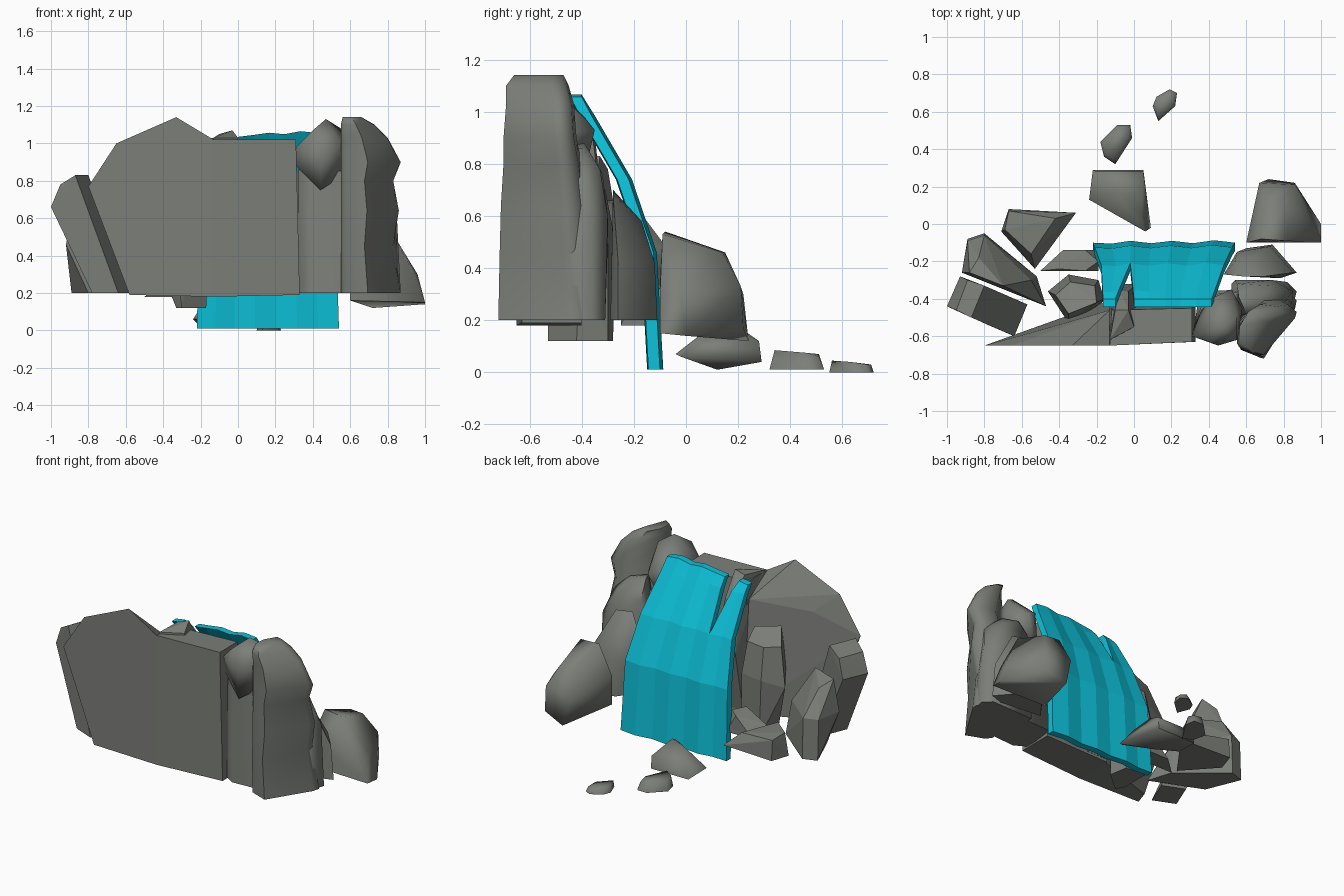
import bpy, bmesh, math

def material(name, col):
    m = bpy.data.materials.new(name)
    m.diffuse_color = (*col, 1)
    return m

STONE = material("grey stone", (0.20, 0.21, 0.19))
WATER = material("cyan water", (0.004, 0.53, 0.69))

def finish(name, bm, mat, smooth=None):
    bmesh.ops.recalc_face_normals(bm, faces=bm.faces)
    me = bpy.data.meshes.new(name)
    bm.to_mesh(me)
    bm.free()
    ob = bpy.data.objects.new(name, me)
    bpy.context.collection.objects.link(ob)
    me.materials.append(mat)
    if smooth:
        bpy.ops.object.select_all(action='DESELECT')
        ob.select_set(True)
        bpy.context.view_layer.objects.active = ob
        bpy.ops.object.shade_smooth_by_angle(angle=math.radians(smooth))
    return ob

def rock(name, pts, smooth=None):
    """Chiselled rock: convex hull of its corner points."""
    bm = bmesh.new()
    for p in pts:
        bm.verts.new(p)
    bmesh.ops.convex_hull(bm, input=bm.verts)
    loose = [v for v in bm.verts if not v.link_faces]
    bmesh.ops.delete(bm, geom=loose, context='VERTS')
    bmesh.ops.dissolve_limit(bm, angle_limit=math.radians(4), verts=bm.verts, edges=bm.edges)
    return finish(name, bm, STONE, smooth)

def pillar(name, outline, levels, smooth=65):
    """Stacked rings: unit outline fitted to (z, x0, x1, y0, y1) at each level."""
    bm = bmesh.new()
    rings = [[bm.verts.new((x0 + u * (x1 - x0), y0 + v * (y1 - y0), z)) for u, v in outline]
             for z, x0, x1, y0, y1 in levels]
    n = len(outline)
    for a, b in zip(rings, rings[1:]):
        for i in range(n):
            j = (i + 1) % n
            bm.faces.new((a[i], a[j], b[j], b[i]))
    bm.faces.new(rings[0][::-1])
    bm.faces.new(rings[-1])
    return finish(name, bm, STONE, smooth)

# big cliff at the front
rock("cliff_left", [
    (-.80, -.65, .77), (-.65, -.65, 1.0), (-.33, -.65, 1.14), (-.13, -.65, 1.02),
    (-.58, -.65, .19), (-.13, -.65, .18), (-.28, -.52, .92), (-.13, -.46, .90),
    (-.51, -.57, .88), (-.62, -.59, .66), (-.55, -.56, .19), (-.13, -.41, .18)])
rock("cliff_right", [
    (-.13, -.65, 1.02), (.31, -.63, 1.02), (.33, -.63, .19), (-.13, -.65, .18),
    (-.12, -.46, 1.01), (.31, -.45, 1.02), (.33, -.40, .19), (-.13, -.40, .18)])
rock("splitting_rock", [
    (-.13, -.62, 1.03), (-.10, -.46, 1.05), (-.03, -.46, 1.07), (0, -.55, 1.03),
    (-.08, -.35, .92), (-.03, -.36, .92), (-.13, -.32, .6), (.02, -.32, .6),
    (-.13, -.40, .2), (.02, -.40, .2), (-.13, -.6, .2), (.02, -.6, .2)])

# leaning slabs on the left
rock("left_slab_front", [
    (-.64, -.60, .2), (-.57, -.43, .2), (-.78, -.54, .2), (-.71, -.37, .2),
    (-1.0, -.44, .66), (-.93, -.28, .66), (-.95, -.46, .78), (-.89, -.30, .78),
    (-.87, -.50, .83), (-.80, -.33, .83)])
rock("left_slab_back", [
    (-.89, -.08, .2), (-.80, -.05, .2), (-.52, -.28, .2), (-.47, -.44, .2), (-.80, -.3, .2),
    (-.92, -.26, .46), (-.89, -.09, .46), (-.80, -.06, .46), (-.88, -.26, .66),
    (-.83, -.18, .62), (-.70, -.33, .66), (-.55, -.30, .42)])
rock("left_column", [
    (-.33, -.48, .12), (-.30, -.53, .12), (-.17, -.42, .12), (-.19, -.30, .12), (-.33, -.28, .12),
    (-.46, -.36, .45), (-.35, -.27, .5), (-.19, -.30, .5), (-.16, -.40, .5), (-.35, -.53, .5),
    (-.42, -.38, .70), (-.34, -.31, .70), (-.21, -.33, .70), (-.20, -.42, .76), (-.35, -.48, .78)])
rock("left_low_wedge", [
    (-.50, -.25, .18), (-.38, -.14, .18), (-.19, -.14, .18), (-.19, -.25, .18),
    (-.26, -.14, .30), (-.26, -.25, .32), (-.40, -.24, .25), (-.19, -.20, .30)])
rock("left_low_rock", [
    (-.71, -.04, .2), (-.67, .08, .2), (-.31, .06, .2), (-.53, -.24, .2),
    (-.67, .07, .33), (-.69, -.03, .35), (-.55, -.16, .33), (-.42, .03, .30)])

# rounded rocks on the right
pillar("right_pillar",
    [(0, .22), (.08, .12), (.45, 0), (.97, .7), (1, .82), (.85, .96), (.5, 1), (.05, .6)], [
    (.20, .55, .87, -.72, -.34), (.45, .55, .83, -.715, -.36), (.64, .55, .86, -.71, -.38),
    (.80, .55, .83, -.70, -.40), (.90, .55, .87, -.70, -.42), (1.03, .55, .80, -.69, -.43),
    (1.10, .55, .73, -.69, -.45), (1.14, .56, .66, -.66, -.47)])
rock("right_top_boulder", [
    (.31, -.60, .98), (.31, -.58, .88), (.44, -.62, .75), (.55, -.56, .82), (.40, -.63, 1.07),
    (.47, -.55, 1.13), (.55, -.50, 1.08), (.55, -.62, 1.0), (.45, -.65, .92), (.43, -.39, .98),
    (.52, -.35, .93), (.58, -.45, .92), (.46, -.38, .80), (.36, -.46, .88)], 80)
rock("right_lower_boulder", [
    (.32, -.58, .2), (.40, -.63, .2), (.57, -.62, .2), (.60, -.35, .2), (.35, -.36, .2),
    (.32, -.56, .86), (.40, -.59, .87), (.56, -.58, .85), (.58, -.36, .72), (.38, -.38, .76)], 80)
rock("right_middle_boulder", [
    (.52, -.32, .2), (.82, -.31, .2), (.87, -.36, .2), (.84, -.48, .2), (.52, -.5, .2),
    (.54, -.30, .5), (.74, -.30, .6), (.85, -.36, .6), (.55, -.32, .76), (.72, -.33, .78),
    (.80, -.42, .76), (.56, -.39, .88), (.68, -.40, .86), (.6, -.48, .86)], 80)
rock("right_back_boulder", [
    (.50, -.26, .2), (.60, -.13, .2), (.74, -.11, .2), (.87, -.26, .2), (.78, -.29, .2),
    (.48, -.27, .45), (.55, -.15, .42), (.73, -.12, .42), (.85, -.26, .42),
    (.54, -.20, .57), (.65, -.17, .58), (.58, -.28, .70), (.70, -.28, .68)], 80)
rock("right_outer_boulder", [
    (.60, -.10, .16), (.72, .24, .12), (.86, .22, .17), (1.0, 0, .14), (1.0, -.10, .15),
    (.60, -.10, .34), (.67, .22, .30), (.86, .21, .33), (.96, -.02, .30), (.94, -.10, .30),
    (.68, -.08, .54), (.82, -.09, .53), (.70, .15, .46), (.80, .14, .46)], 80)

# stepping stones behind the fall
rock("large_stone", [
    (-.24, .13, .06), (.06, -.04, .07), (.09, -.02, .06), (.05, .29, .04), (-.22, .29, .04),
    (-.05, .12, .01), (.05, .28, .12), (-.20, .28, .12), (-.10, .18, .19), (0, .14, .19),
    (.04, .05, .14)], 80)
rock("medium_stone", [
    (-.18, .44, .01), (-.09, .53, .01), (-.02, .53, .01), (-.01, .46, .01), (-.10, .32, .01),
    (-.16, .36, .01), (-.16, .44, .07), (-.09, .51, .07), (-.03, .51, .06), (-.03, .46, .075),
    (-.10, .34, .085), (-.15, .37, .08)], 85)
rock("small_stone", [
    (.10, .63, 0), (.12, .68, 0), (.19, .72, 0), (.23, .70, 0), (.22, .63, 0), (.13, .55, 0),
    (.11, .63, .04), (.13, .67, .035), (.19, .71, .03), (.22, .69, .03), (.21, .63, .04),
    (.13, .56, .045)], 85)

# waterfall: rippled sheet, split near the top. Rows: y, z, left, slot left, slot right, right
rows = [(-.095, .01, -.22, -.02, -.02, .54), (-.12, .46, -.21, -.02, -.02, .525),
        (-.215, .74, -.175, -.02, -.02, .48), (-.355, .98, -.168, -.08, -.005, .43),
        (-.40, 1.045, -.165, -.10, 0, .415)]
ripple = [-.005, -.01, .005, .005, -.008, .005, -.008, .008, -.005]
crest = [-.02, -.015, -.01, -.01, 0, .012, .004, .02, .012]
bm = bmesh.new()
grid = []
for k, (y, z, xl, sl, sr, xr) in enumerate(rows):
    xs = [xl, (xl + sl) / 2, sl] + [sr + (xr - sr) * i / 5 for i in range(6)]
    last = k == len(rows) - 1
    grid.append([bm.verts.new((x, y + (0 if last else d), z + (c if last else 0)))
                 for x, d, c in zip(xs, ripple, crest)])
for a, b in zip(grid, grid[1:]):
    for i in range(8):
        if i != 2:                         # slot column stays open
            bm.faces.new((a[i + 1], a[i], b[i], b[i + 1]))
bmesh.ops.remove_doubles(bm, verts=bm.verts, dist=1e-4)
# thicken towards the cliff
front = list(bm.faces)
edges = [e for e in bm.edges if e.is_boundary]
back = {v: bm.verts.new((v.co.x, v.co.y - .044, v.co.z)) for v in list(bm.verts)}
for e in edges:
    a, b = e.verts
    bm.faces.new((a, b, back[b], back[a]))
for f in front:
    bm.faces.new([back[v] for v in reversed(f.verts)])
finish("waterfall", bm, WATER)
